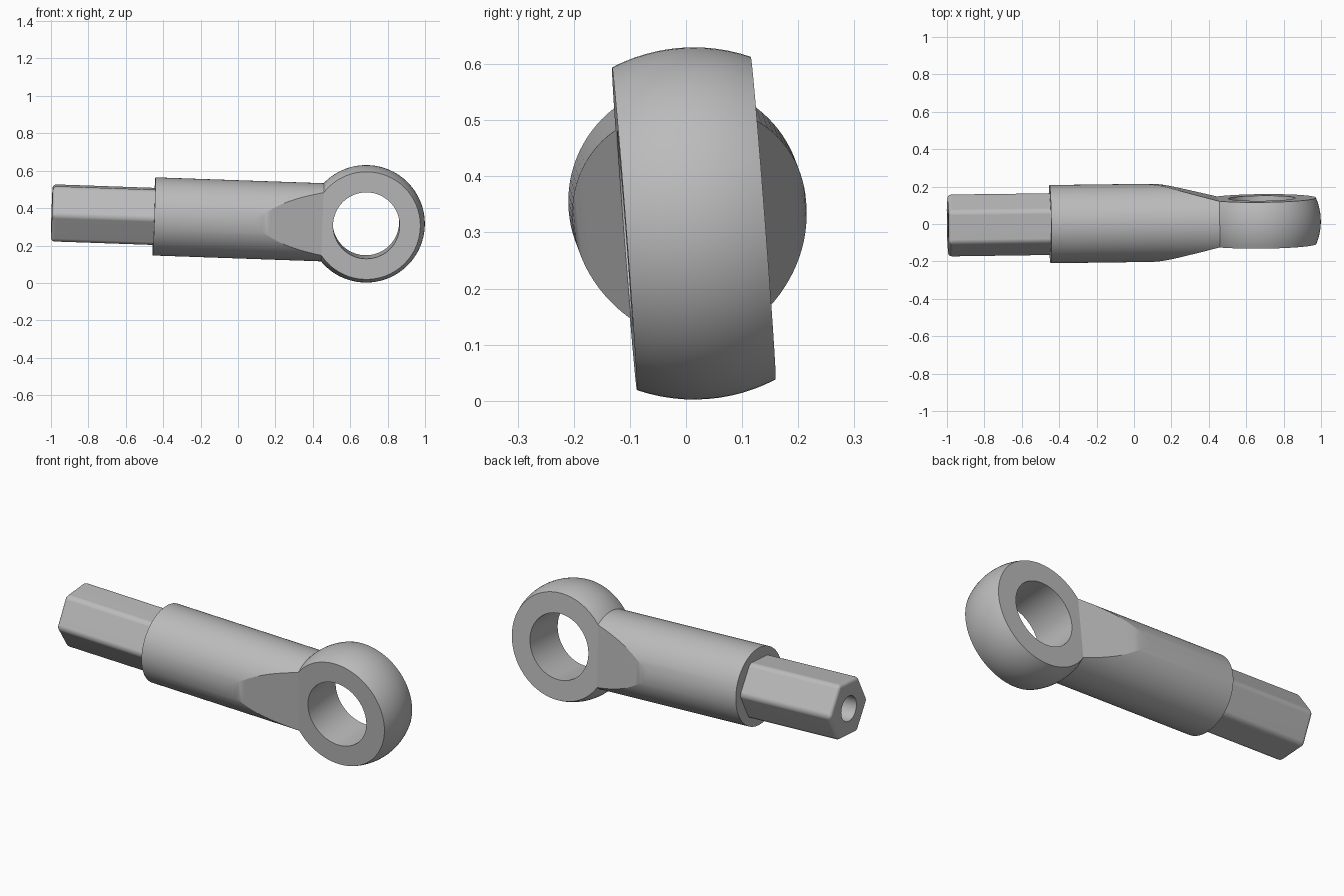
import bpy, bmesh, math
from mathutils import Matrix, Vector, Euler

cube = bpy.data.objects.get("Cube")
if cube:
    bpy.data.objects.remove(cube, do_unlink=True)

# Shared frame: origin at the eye centre, shank running along -x
TILT = Euler([math.radians(a) for a in (4.4, 2.0, 0.75)])
FRAME = Matrix.Translation((0.685, 0.014, 0.316)) @ TILT.to_matrix().to_4x4()

EYE_R, EYE_HALF, HOLE_R = 0.314, 0.124, 0.178
SLEEVE_R, SLEEVE_START, SLEEVE_END = 0.209, -1.135, -0.22
HEX_R, HEX_END, BORE_R, BORE_DEPTH = 0.171, -1.682, 0.068, 0.5

metal = bpy.data.materials.new("grey metal")
metal.use_nodes = True
metal.diffuse_color = (0.5, 0.5, 0.5, 1)
metal.node_tree.nodes["Principled BSDF"].inputs["Base Color"].default_value = (0.5, 0.5, 0.5, 1)


def finish(name, bm):
    bmesh.ops.recalc_face_normals(bm, faces=bm.faces)
    mesh = bpy.data.meshes.new(name)
    bm.to_mesh(mesh)
    bm.free()
    obj = bpy.data.objects.new(name, mesh)
    bpy.context.collection.objects.link(obj)
    mesh.materials.append(metal)
    obj.matrix_world = FRAME
    return obj


def smooth(obj, degrees):
    bpy.ops.object.select_all(action='DESELECT')
    obj.select_set(True)
    bpy.context.view_layer.objects.active = obj
    bpy.ops.object.shade_smooth_by_angle(angle=math.radians(degrees))
    obj.modifiers.new("Even normals", 'WEIGHTED_NORMAL').keep_sharp = True


def rod(radius, start, end, sides):
    """Prism along x with a vertex on the y axis."""
    bm = bmesh.new()
    turn = Matrix.Translation(((start + end) / 2, 0, 0)) @ Matrix.Rotation(math.pi / 2, 4, 'Y')
    bmesh.ops.create_cone(bm, cap_ends=True, segments=sides, radius1=radius,
                          radius2=radius, depth=end - start, matrix=turn)
    return bm


# Eye: spherical band with a straight hole, revolved around y
bm = bmesh.new()
limit = math.asin(EYE_HALF / EYE_R)
profile = [(HOLE_R, -EYE_HALF)]
for i in range(13):
    a = limit * (i / 6 - 1)
    profile.append((EYE_R * math.cos(a), EYE_R * math.sin(a)))
profile.append((HOLE_R, EYE_HALF))
verts = [bm.verts.new((r, y, 0)) for r, y in profile]
edges = [bm.edges.new((verts[i - 1], verts[i])) for i in range(len(verts))]
bmesh.ops.spin(bm, geom=verts + edges, cent=(0, 0, 0), axis=(0, 1, 0),
               angle=math.tau, steps=96)
bmesh.ops.remove_doubles(bm, verts=bm.verts, dist=1e-5)
smooth(finish("eye", bm), 30)

# Sleeve: round bar sliced to a taper on both sides, with a rounded shoulder
bm = rod(SLEEVE_R, SLEEVE_START, SLEEVE_END, 96)
shoulder = [(-0.62, 0.2088), (-0.58, 0.2065), (-0.545, 0.202), (-0.51, 0.195),
            (-0.475, 0.1865), (-0.234, 0.1238)]
for side in (1, -1):
    for (x0, y0), (x1, y1) in zip(shoulder, shoulder[1:]):
        cut = bmesh.ops.bisect_plane(
            bm, geom=bm.verts[:] + bm.edges[:] + bm.faces[:], dist=1e-6,
            plane_co=(x0, side * y0, 0), plane_no=Vector((y0 - y1, side * (x1 - x0), 0)),
            clear_outer=True)
        rim = [e for e in cut["geom_cut"] if isinstance(e, bmesh.types.BMEdge)]
        bmesh.ops.holes_fill(bm, edges=rim, sides=0)
smooth(finish("sleeve", bm), 20)

# Hexagonal shank with softened edges and a rounded end
bm = rod(HEX_R, HEX_END, SLEEVE_START + 0.1, 6)
rounded = [e for e in bm.edges if min(v.co.x for v in e.verts) < HEX_END + 0.01]
bmesh.ops.bevel(bm, geom=rounded, offset=0.02, segments=4, profile=0.5, affect='EDGES')
shank = finish("hex_shank", bm)

# Blind bore in the shank end
bore = finish("bore_cutter", rod(BORE_R, HEX_END - 0.1, HEX_END + BORE_DEPTH, 48))
bore.hide_render = True
cut = shank.modifiers.new("Bore", 'BOOLEAN')
cut.operation, cut.object, cut.solver = 'DIFFERENCE', bore, 'EXACT'
bpy.context.view_layer.objects.active = shank
shank.select_set(True)
bpy.ops.object.modifier_apply(modifier=cut.name)
bpy.data.objects.remove(bore, do_unlink=True)
smooth(shank, 32)
